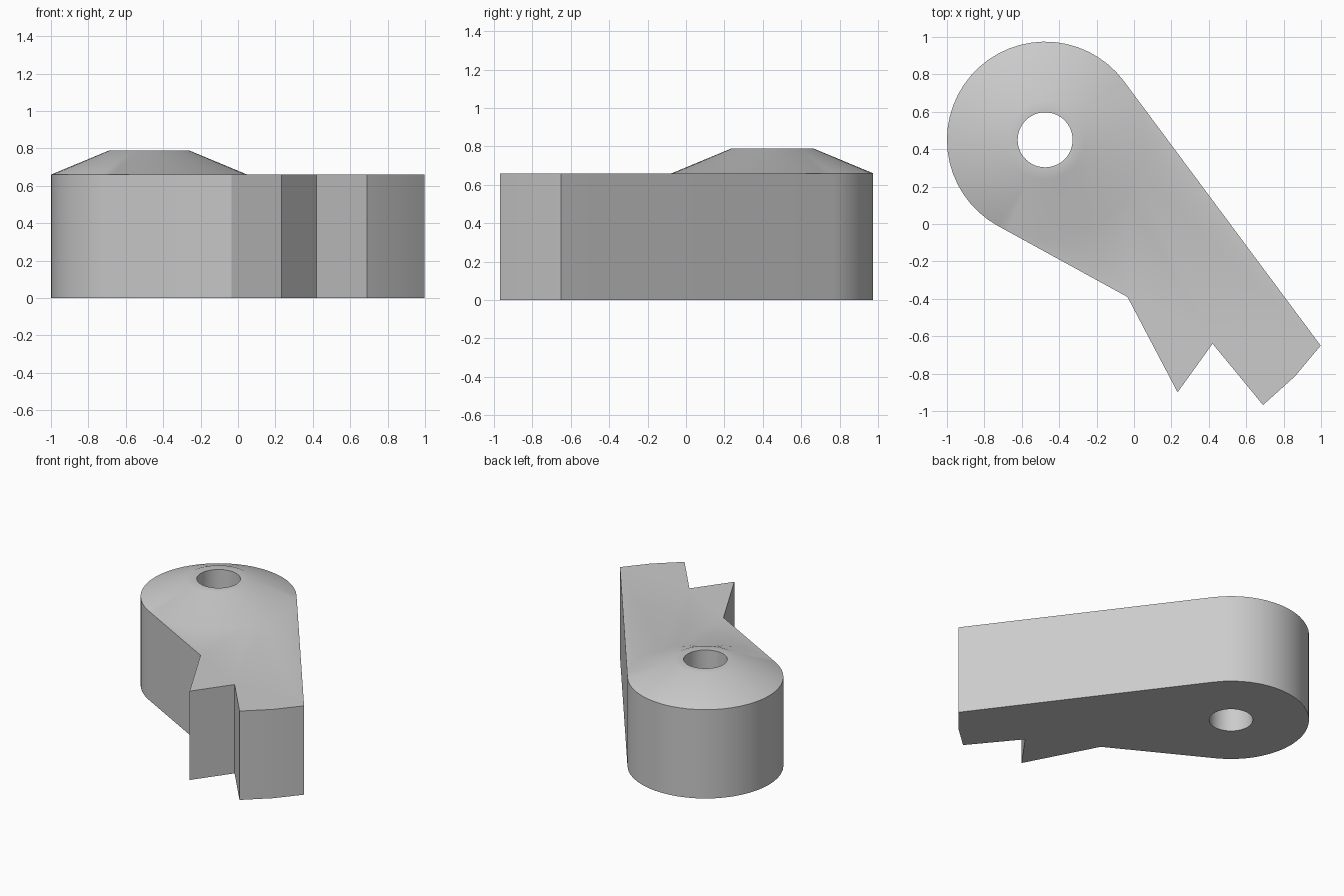
import bpy
import bmesh
from math import cos, sin, radians

cube = bpy.data.objects.get("Cube")
if cube:
    bpy.data.objects.remove(cube, do_unlink=True)

CX, CY = -0.475, 0.45             # axis of the round boss
R_OUT, R_RIM, R_HOLE = 0.525, 0.212, 0.147
Z_TOP, Z_RIM = 0.66, 0.79
A0, A1 = 36.6, 241.0              # where the straight sides leave the boss
N_ARC, N_IN = 30, 22

# Tail of the arm, from the left tangent round to the right tangent
tail = [(-0.035, -0.39), (0.233, -0.90), (0.42, -0.64),
        (0.69, -0.968), (0.86, -0.815), (0.998, -0.65)]

angles = [A0 + (A1 - A0) * i / N_ARC for i in range(N_ARC)]
angles += [A1 + (A0 + 360 - A1) * i / N_IN for i in range(N_IN)]
N = len(angles)

bm = bmesh.new()


def ring(radius, z):
    return [bm.verts.new((CX + radius * cos(radians(a)),
                          CY + radius * sin(radians(a)), z)) for a in angles]


def bridge(a, b, closed=True):
    count = len(a) if closed else len(a) - 1
    for i in range(count):
        j = (i + 1) % len(a)
        bm.faces.new((a[i], a[j], b[j], b[i]))


# Boss: bore, rim, sloping cone and underside
bottom, top = ring(R_OUT, 0), ring(R_OUT, Z_TOP)
rim, bore_top, bore_bottom = ring(R_RIM, Z_RIM), ring(R_HOLE, Z_RIM), ring(R_HOLE, 0)
for a, b in ((top, rim), (rim, bore_top), (bore_top, bore_bottom), (bore_bottom, bottom)):
    bridge(a, b)

# Arm: outer wall plus flat top and bottom beside the boss
tail_low = [bm.verts.new((x, y, 0)) for x, y in tail]
tail_high = [bm.verts.new((x, y, Z_TOP)) for x, y in tail]
bridge(bottom[:N_ARC + 1] + tail_low, top[:N_ARC + 1] + tail_high)
for circle, end in ((bottom, tail_low), (top, tail_high)):
    inner = circle[N_ARC:] + [circle[0]]
    bm.faces.new(end + inner[::-1])

bmesh.ops.recalc_face_normals(bm, faces=bm.faces)
bmesh.ops.triangulate(bm, faces=[f for f in bm.faces if len(f.verts) > 4])
mesh = bpy.data.meshes.new("lever_arm")
bm.to_mesh(mesh)
bm.free()
arm = bpy.data.objects.new("lever_arm", mesh)
bpy.context.collection.objects.link(arm)

# Plain grey
grey = bpy.data.materials.new("plain_grey")
grey.use_nodes = True
colour = (0.6, 0.6, 0.6, 1)
grey.diffuse_color = colour
grey.node_tree.nodes["Principled BSDF"].inputs["Base Color"].default_value = colour
mesh.materials.append(grey)

bpy.ops.object.select_all(action="DESELECT")
arm.select_set(True)
bpy.context.view_layer.objects.active = arm
bpy.ops.object.shade_smooth_by_angle(angle=radians(30))
